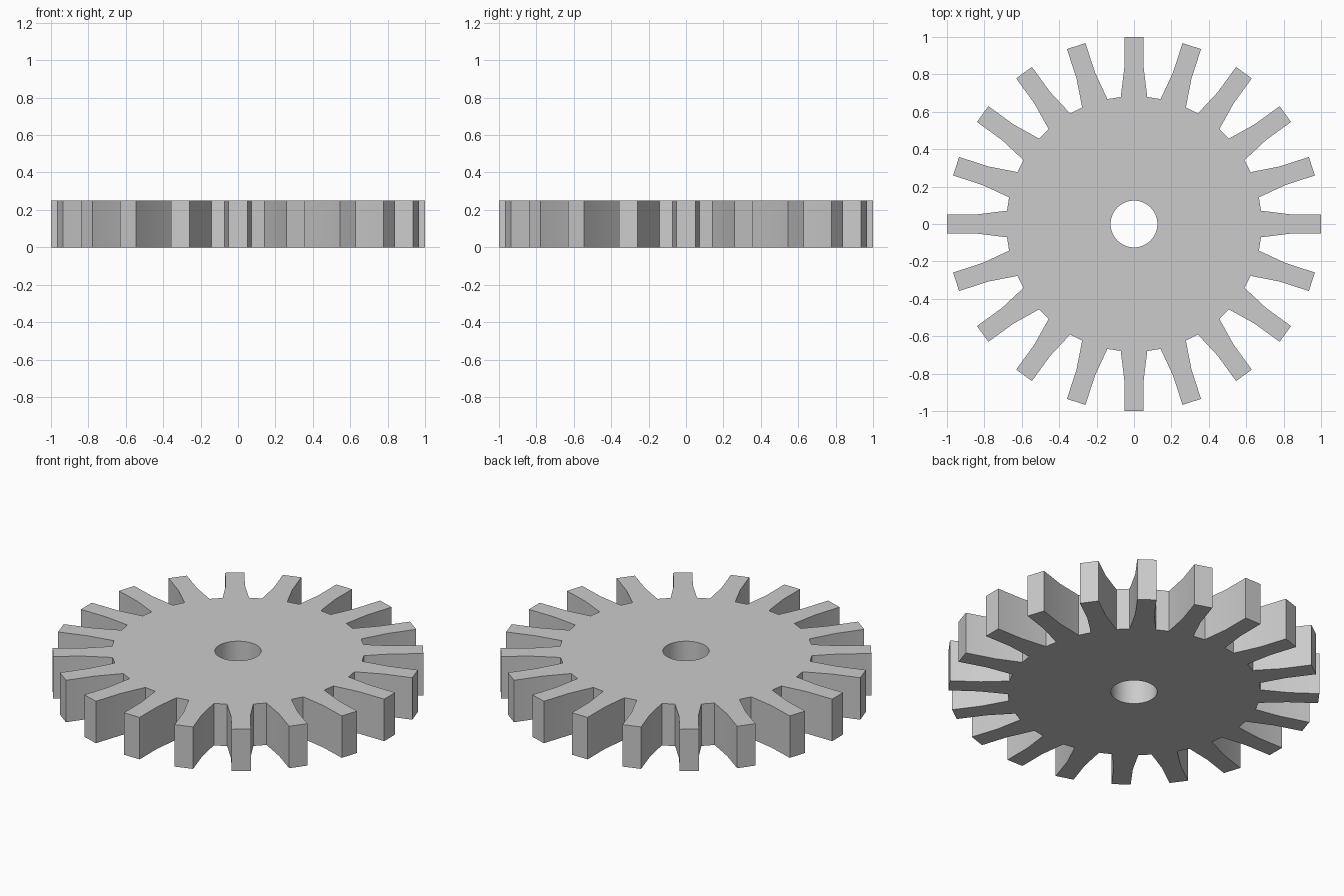
import bpy, bmesh
from math import sin, cos, radians, pi, tau

if "Cube" in bpy.data.objects:
    bpy.data.objects.remove(bpy.data.objects["Cube"])

TEETH, HEIGHT, HOLE_R = 20, 0.25, 0.125
ROOT, FLANK, TIP = (0.071, 0.679), (0.052, 0.834), (0.052, 1.0)  # half width, distance out

bm = bmesh.new()

def at(a, out, side):
    """Vertex in a tooth's own frame, turned to angle a."""
    return bm.verts.new((out * cos(a) - side * sin(a),
                         out * sin(a) + side * cos(a), 0))

# Flat outline: hole ring, web and teeth
hole, root = [], []
for i in range(TEETH):
    a = tau * i / TEETH
    for s in (-1, 0, 1):
        hole.append(at(a + s * tau / (3 * TEETH), HOLE_R, 0))
        root.append(at(a, ROOT[1], s * ROOT[0]))
    r0, rm, r1 = root[-3:]
    f0, f1 = [at(a, FLANK[1], s * FLANK[0]) for s in (-1, 1)]
    t0, t1 = [at(a, TIP[1], s * TIP[0]) for s in (-1, 1)]
    bm.faces.new((r0, f0, f1, r1, rm))
    bm.faces.new((f0, t0, t1, f1))
n = len(hole)
for i in range(n):
    j = (i + 1) % n
    bm.faces.new((hole[i], root[i], root[j], hole[j]))

# Thicken into a solid gear
geo = bmesh.ops.extrude_face_region(bm, geom=bm.faces[:], use_keep_orig=True)
new = [v for v in geo["geom"] if isinstance(v, bmesh.types.BMVert)]
bmesh.ops.translate(bm, verts=new, vec=(0, 0, HEIGHT))
bmesh.ops.recalc_face_normals(bm, faces=bm.faces[:])

mesh = bpy.data.meshes.new("gear_wheel")
bm.to_mesh(mesh)
bm.free()
gear = bpy.data.objects.new("gear_wheel", mesh)
bpy.context.collection.objects.link(gear)

# Soft shading on flanks and hole, crisp edges elsewhere
bpy.context.view_layer.objects.active = gear
gear.select_set(True)
bpy.ops.object.shade_smooth_by_angle(angle=radians(30))
